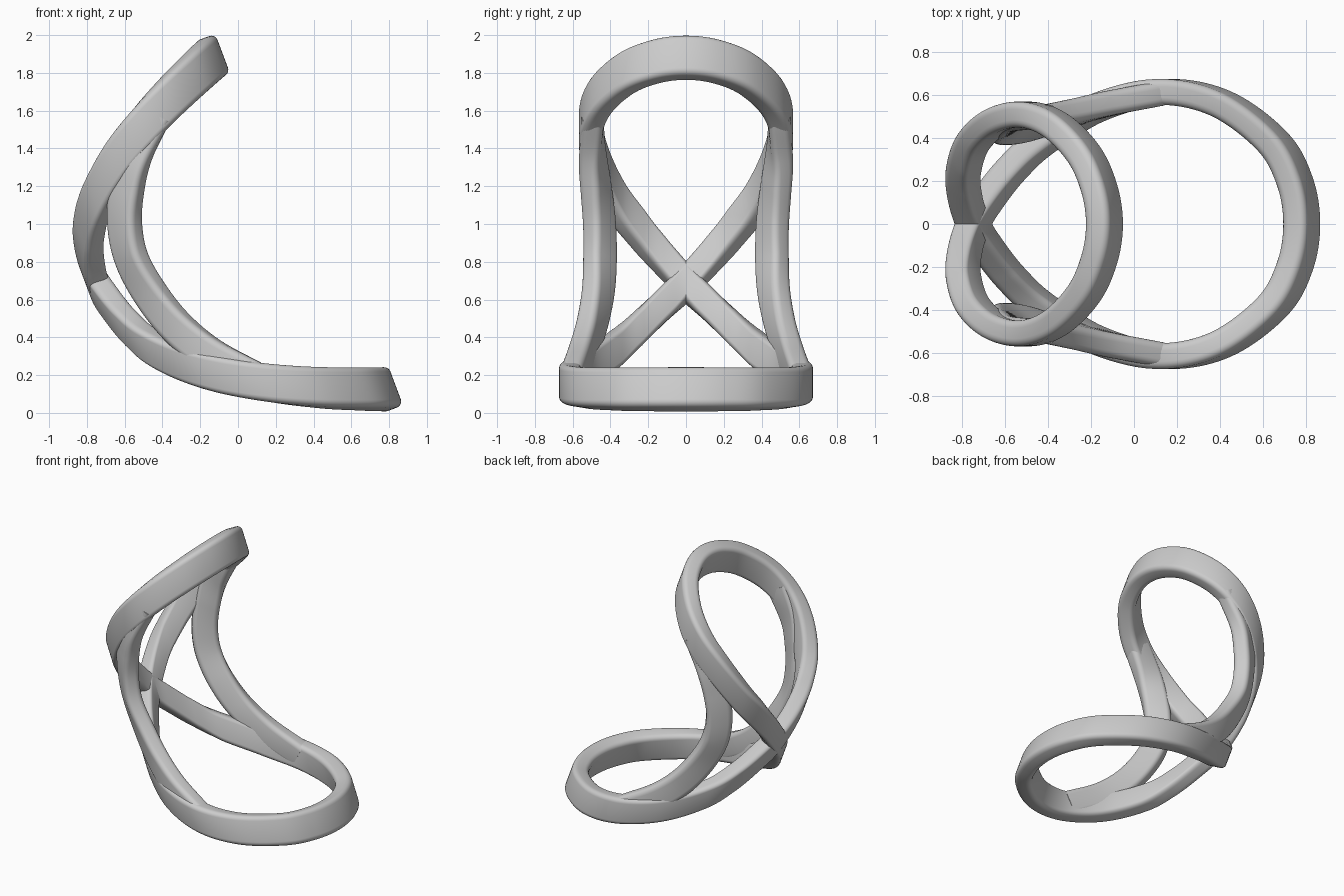
import bpy, math
from mathutils import Vector

cube = bpy.data.objects.get("Cube")
if cube:
    bpy.data.objects.remove(cube, do_unlink=True)

grey = bpy.data.materials.new("satin_grey")
grey.use_nodes = True
colour = (0.6, 0.6, 0.6, 1)
grey.diffuse_color = colour
grey.node_tree.nodes["Principled BSDF"].inputs["Base Color"].default_value = colour

LEAN = Vector((-0.35, 0, 0.937))  # direction of the band's tall side


def rounded_rect(a, b, r, steps=5):
    """Half thickness a, half height b, corner radius r."""
    out = []
    for k, (sx, sy) in enumerate([(1, 1), (-1, 1), (-1, -1), (1, -1)]):
        for i in range(steps + 1):
            ang = math.pi / 2 * (k + i / steps)
            out.append((sx * (a - r) + r * math.cos(ang),
                        sy * (b - r) + r * math.sin(ang)))
    return out


def spline(points, closed, steps):
    """Smooth curve through the points, as (position, tangent) pairs."""
    pts = [Vector(p) for p in points]
    n = len(pts)
    if closed:
        get = lambda i: pts[i % n]
    else:
        first, last = 2 * pts[0] - pts[1], 2 * pts[-1] - pts[-2]
        get = lambda i: first if i < 0 else last if i >= n else pts[i]
    out = []
    for s in range((n if closed else n - 1) * steps + (0 if closed else 1)):
        i, t = s // steps, (s % steps) / steps
        p0, p1, p2, p3 = (get(i + j) for j in (-1, 0, 1, 2))
        c1, c2 = p2 - p0, 2 * p0 - 5 * p1 + 4 * p2 - p3
        c3 = 3 * p1 - p0 - 3 * p2 + p3
        out.append((p1 + (c1 * t + c2 * t * t + c3 * t ** 3) / 2,
                    (c1 + 2 * c2 * t + 3 * c3 * t * t).normalized()))
    return out


def sweep(name, points, section, tall_axis, closed=False, square=False, steps=10):
    """Sweep the section; tall_axis(u) gives its tall direction along the path."""
    path = spline(points, closed, steps)
    n, m = len(path), len(section)
    verts, faces = [], []
    for k, (p, t) in enumerate(path):
        tall = tall_axis(k / (n - 1))
        if square:
            tall = tall - t * tall.dot(t)
        tall = tall.normalized()
        wide = t.cross(tall).normalized()
        verts += [p + wide * u + tall * v for u, v in section]
    for k in range(n if closed else n - 1):
        for j in range(m):
            k2, j2 = (k + 1) % n, (j + 1) % m
            faces.append((k * m + j, k * m + j2, k2 * m + j2, k2 * m + j))
    if not closed:
        faces += [tuple(reversed(range(m))), tuple(range((n - 1) * m, n * m))]
    mesh = bpy.data.meshes.new(name)
    mesh.from_pydata(verts, [], faces)
    mesh.materials.append(grey)
    obj = bpy.data.objects.new(name, mesh)
    bpy.context.collection.objects.link(obj)
    # keep the normals pointing outwards
    bpy.ops.object.select_all(action='DESELECT')
    obj.select_set(True)
    bpy.context.view_layer.objects.active = obj
    bpy.ops.object.mode_set(mode='EDIT')
    bpy.ops.mesh.select_all(action='SELECT')
    bpy.ops.mesh.normals_make_consistent(inside=False)
    bpy.ops.object.mode_set(mode='OBJECT')
    bpy.ops.object.shade_smooth_by_angle(angle=math.radians(40))
    return obj


def flip(points):
    return [(x, -y, z) for x, y, z in points]


# Figure-of-eight band: a leaning upper loop and a flat lower loop
cross = (-0.745, 0, 0.69)
upper_tip = (-0.137, 0, 1.88)
lower_tip = (0.778, 0, 0.125)
upper = [(-0.785, 0.13, 0.83), (-0.79, 0.25, 0.97), (-0.745, 0.38, 1.14),
         (-0.64, 0.475, 1.34), (-0.5, 0.507, 1.52), (-0.36, 0.455, 1.67),
         (-0.23, 0.32, 1.795), (-0.16, 0.16, 1.86)]
lower = [(-0.68, 0.11, 0.585), (-0.57, 0.25, 0.45), (-0.43, 0.38, 0.335),
         (-0.18, 0.535, 0.23), (0.12, 0.612, 0.165), (0.4, 0.56, 0.135),
         (0.64, 0.385, 0.126), (0.745, 0.2, 0.125)]
eight = ([upper_tip] + upper[::-1] + [cross] + flip(lower) + [lower_tip]
         + lower[::-1] + [cross] + flip(upper))
sweep("figure_eight_band", eight, rounded_rect(0.06, 0.113, 0.035),
      lambda u: LEAN, closed=True)

# Side struts: leave the upper loop, turn as they drop, melt into the lower loop
strut = [(-0.44, 0.495, 1.58), (-0.545, 0.495, 1.37), (-0.59, 0.475, 1.18),
         (-0.6, 0.458, 1.0), (-0.565, 0.455, 0.82), (-0.47, 0.465, 0.64),
         (-0.33, 0.5, 0.46), (-0.15, 0.55, 0.31), (0.1, 0.605, 0.175)]


def strut_axis(side):
    top, bottom = LEAN, Vector((-0.4, 0, -0.92))
    middle = Vector((-0.75, -0.65 * side, 0))

    def axis(u):
        return top.lerp(middle, u * 2) if u < 0.5 else middle.lerp(bottom, u * 2 - 1)
    return axis


for name, side, pts in (("left_strut", 1, strut), ("right_strut", -1, flip(strut))):
    sweep(name, pts, rounded_rect(0.058, 0.09, 0.035), strut_axis(side), square=True)
